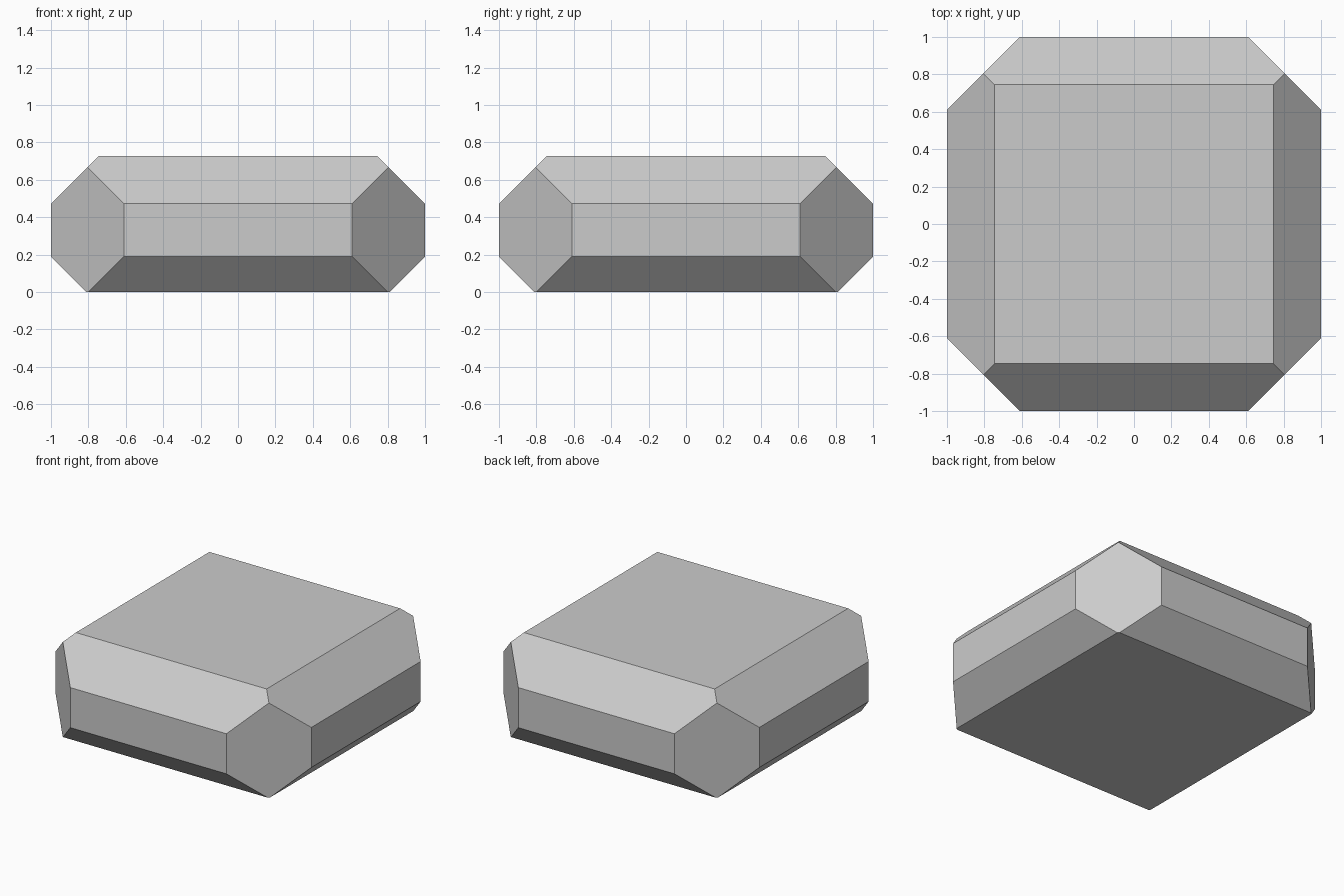
import bpy, bmesh
from mathutils import Vector, Matrix

if "Cube" in bpy.data.objects:
    bpy.data.objects.remove(bpy.data.objects["Cube"])

H = 0.728  # total height

# Flat block
bm = bmesh.new()
bmesh.ops.create_cube(bm, size=1, matrix=Matrix.Translation((0, 0, H / 2)) @ Matrix.Diagonal((2, 2, H, 1)))


def chamfer(normal, offset):
    """Cut away everything beyond the plane normal . p = offset and cap it."""
    n = Vector(normal)
    geom = bm.verts[:] + bm.edges[:] + bm.faces[:]
    cut = bmesh.ops.bisect_plane(bm, geom=geom, dist=1e-5, plane_co=n * offset / n.length_squared,
                                 plane_no=n, clear_outer=True)["geom_cut"]
    bmesh.ops.holes_fill(bm, edges=[e for e in cut if isinstance(e, bmesh.types.BMEdge)], sides=0)


for s in (-1, 1):
    # Upper and lower chamfers on all four sides
    for side in ((s, 0), (0, s)):
        chamfer((*side, 1), 1.473)
        chamfer((*side, -1), 0.81)
    # Vertical corner chamfers
    for t in (-1, 1):
        chamfer((s, t, 0), 1.61)

bmesh.ops.recalc_face_normals(bm, faces=bm.faces[:])
mesh = bpy.data.meshes.new("chamfered_block")
bm.to_mesh(mesh)
bm.free()
bpy.context.collection.objects.link(bpy.data.objects.new("chamfered_block", mesh))
